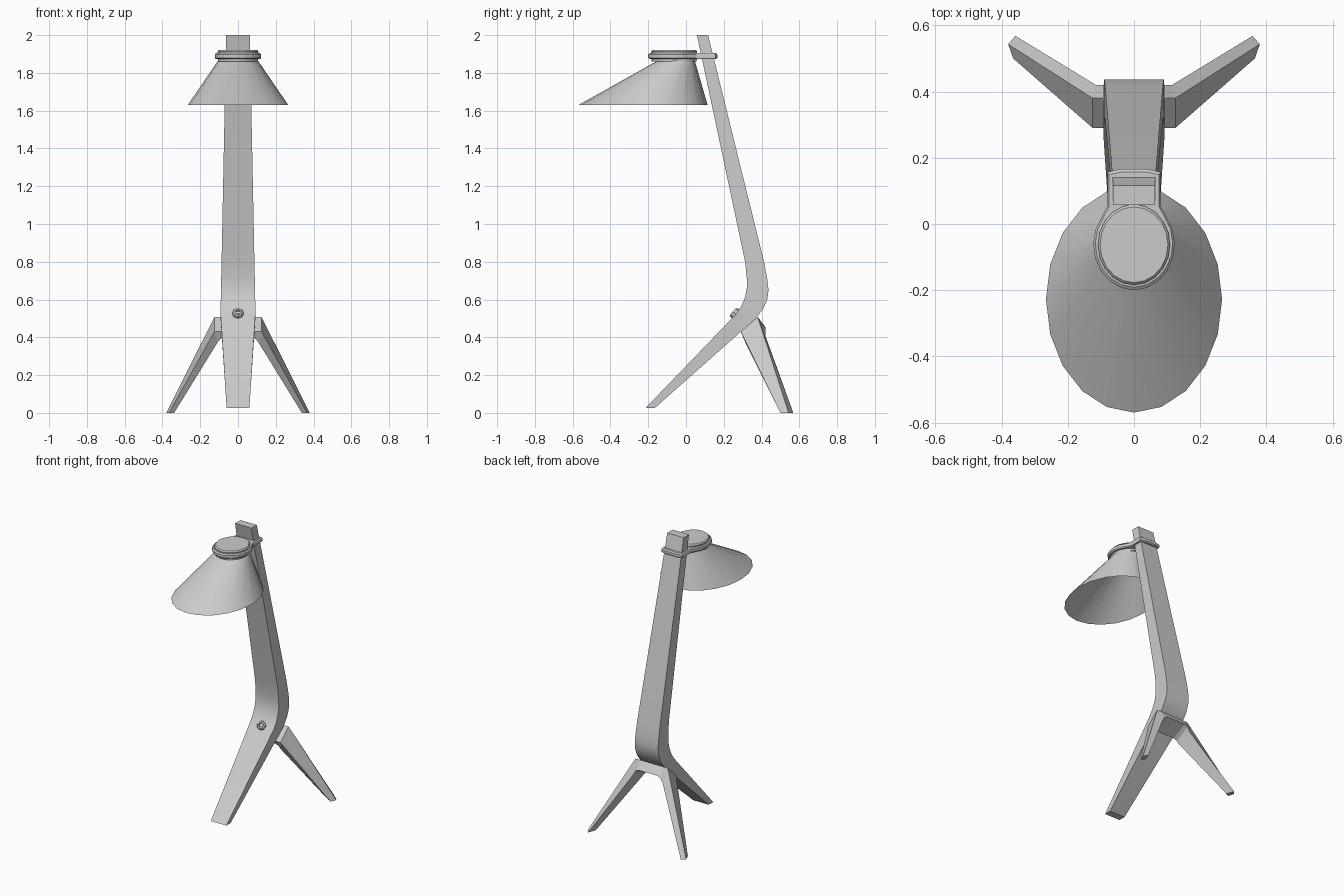
import bpy, bmesh, math
from mathutils import Vector

if "Cube" in bpy.data.objects:
    bpy.data.objects.remove(bpy.data.objects["Cube"])


def finish(name, bm, smooth=None):
    bmesh.ops.recalc_face_normals(bm, faces=bm.faces)
    me = bpy.data.meshes.new(name)
    bm.to_mesh(me)
    bm.free()
    ob = bpy.data.objects.new(name, me)
    bpy.context.collection.objects.link(ob)
    if smooth:
        bpy.ops.object.select_all(action='DESELECT')
        ob.select_set(True)
        bpy.context.view_layer.objects.active = ob
        bpy.ops.object.shade_smooth_by_angle(angle=math.radians(smooth))
    return ob


def loft(name, sections, cap_start=True, cap_end=True, smooth=None):
    """Skin a list of closed sections that all have the same point count."""
    bm = bmesh.new()
    rings = [[bm.verts.new(p) for p in s] for s in sections]
    n = len(rings[0])
    for a, b in zip(rings, rings[1:]):
        for i in range(n):
            j = (i + 1) % n
            bm.faces.new((a[i], a[j], b[j], b[i]))
    if cap_start:
        bm.faces.new(rings[0])
    if cap_end:
        bm.faces.new(rings[-1])
    return finish(name, bm, smooth)


def ellipse(cy, rx, ry, z, n):
    return [(rx * math.sin(2 * math.pi * i / n), cy - ry * math.cos(2 * math.pi * i / n), z)
            for i in range(n)]


# Bent arm and front leg: front edge (y, z), back edge (y, z), half width
arm = [((-.215, .025), (-.166, .025), .06),
       ((.262, .52), (.37, .50), .092),
       ((.290, .56), (.408, .55), .092),
       ((.312, .61), (.430, .60), .091),
       ((.322, .66), (.437, .65), .090),
       ((.322, .71), (.430, .71), .089),
       ((.313, .80), (.413, .80), .087),
       ((.058, 2.0), (.117, 2.0), .063)]
loft("arm_and_front_leg",
     [[(-w, *f), (w, *f), (w, *b), (-w, *b)] for f, b, w in arm], smooth=30)

# Forked rear legs: outer front, outer back, inner back, inner front corners
half = [
    [(.07, .29, .43), (.07, .38, .507), (.07, .42, .455), (.07, .31, .40)],
    [(.095, .29, .43), (.095, .38, .507), (.095, .42, .445), (.095, .312, .39)],
    [(.125, .29, .43), (.125, .38, .507), (.115, .42, .41), (.11, .315, .37)],
    [(.365, .50, 0), (.38, .543, 0), (.358, .568, 0), (.338, .515, 0)],
]
left = [[(-x, y, z) for x, y, z in s] for s in reversed(half)]
loft("rear_legs", left + half)

# Lamp shade: slanted open cone
loft("shade", [ellipse(-.2275, .266, .342, 1.63, 20),
               ellipse(-.048, .102, .093, 1.87, 20)],
     cap_start=False, cap_end=False, smooth=30)

# Cap on top of the shade
loft("shade_cap", [ellipse(-.0625, .106, .119, 1.86, 20),
                   ellipse(-.0625, .109, .122, 1.912, 20),
                   ellipse(-.0625, .1025, .1145, 1.92, 20)], smooth=25)

# Collar that runs round the cap and clasps the arm
outline = [(.04, .166), (.08, .157), (.08, .055)]
for i in range(15):
    a = math.radians(38 - i * 256 / 14)
    outline.append((.123 * math.cos(a), -.062 + .138 * math.sin(a)))
outline += [(-.08, .055), (-.08, .157), (-.04, .166)]


def shrunk(k, z):
    return [(x * k, -.01 + (y + .01) * k, z) for x, y in outline]


loft("collar", [shrunk(.95, 1.873), shrunk(1, 1.88), shrunk(1, 1.898), shrunk(.95, 1.905)])

# Bolt holding the rear legs to the arm
axis = Vector((0, -.72, .69))
rot = axis.to_track_quat('Z', 'Y')
centre = Vector((0, .263, .523))


def bolt_ring(r, h):
    return [centre + rot @ Vector((r * math.cos(i * math.pi / 4), r * math.sin(i * math.pi / 4), h))
            for i in range(8)]


loft("bolt", [bolt_ring(.03, -.02), bolt_ring(.03, .012), bolt_ring(.024, .02),
              bolt_ring(.014, .02), bolt_ring(.014, .008)])
